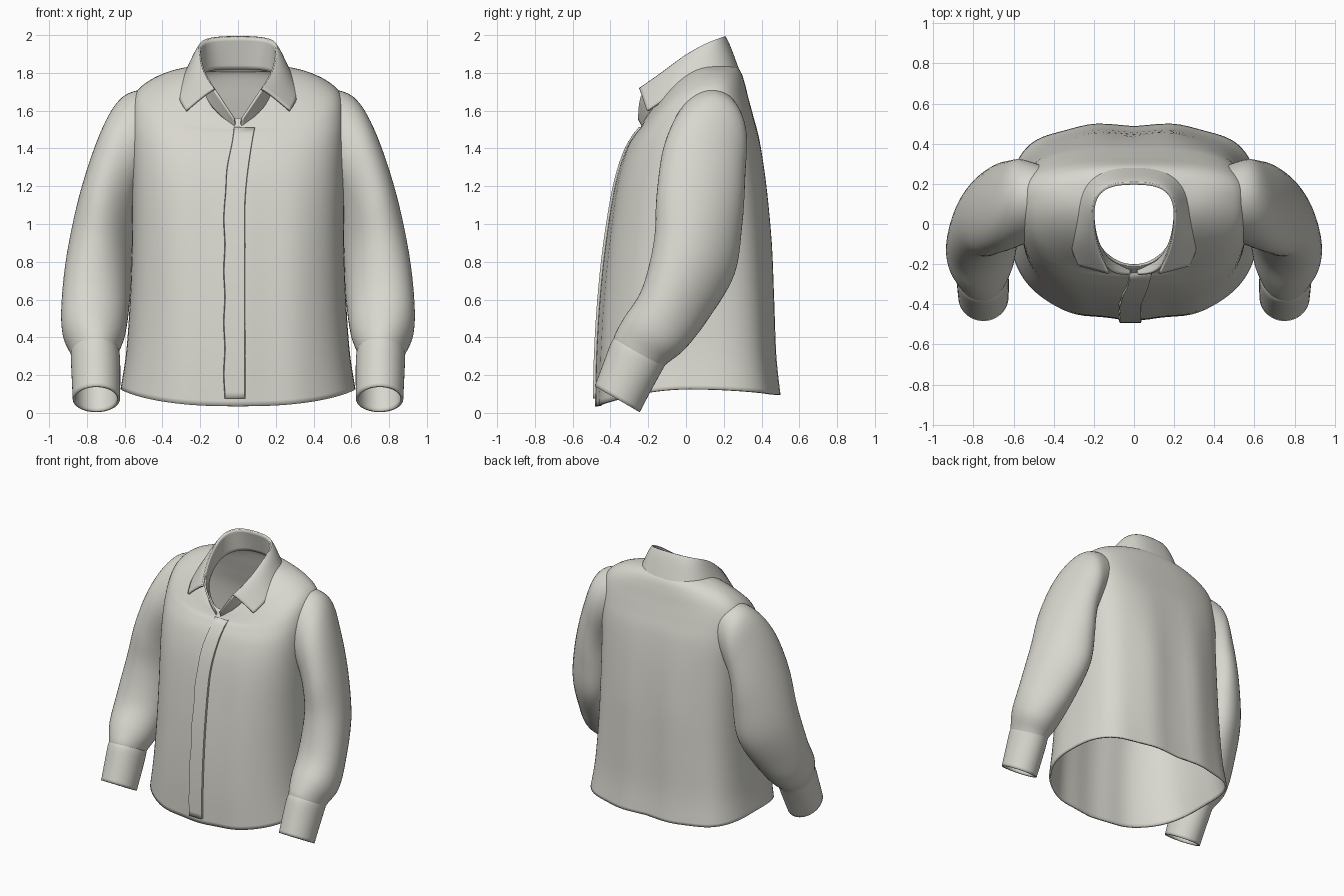
import bpy, math
from mathutils import Vector

if "Cube" in bpy.data.objects:
    bpy.data.objects.remove(bpy.data.objects["Cube"])

cloth = bpy.data.materials.new("warm_grey_cloth")
cloth.diffuse_color = (0.69, 0.68, 0.62, 1)
cloth.use_nodes = True
cloth.node_tree.nodes["Principled BSDF"].inputs["Base Color"].default_value = cloth.diffuse_color


def catmull(keys, steps):
    """Smoothly resample a list of equal-length number tuples."""
    out = []
    for i in range(len(keys) - 1):
        a, b, c, d = (keys[max(i - 1, 0)], keys[i], keys[i + 1],
                      keys[min(i + 2, len(keys) - 1)])
        for k in range(steps):
            t = k / steps
            out.append(tuple(
                0.5 * (2*q + (r - p)*t + (2*p - 5*q + 4*r - s)*t*t
                       + (3*q - p - 3*r + s)*t**3)
                for p, q, r, s in zip(a, b, c, d)))
    out.append(tuple(keys[-1]))
    return out


def grid(name, rows, closed, mirror=False, subsurf=0, thick=0.014):
    """Skin rows of points into a cloth sheet with a little thickness."""
    n = len(rows[0])
    verts = [p for row in rows for p in row]
    faces = []
    for i in range(len(rows) - 1):
        for j in range(n if closed else n - 1):
            k = (j + 1) % n
            faces.append((i*n + j, i*n + k, (i+1)*n + k, (i+1)*n + j))
    me = bpy.data.meshes.new(name)
    me.from_pydata(verts, [], faces)
    me.materials.append(cloth)
    ob = bpy.data.objects.new(name, me)
    bpy.context.collection.objects.link(ob)
    if mirror:
        m = ob.modifiers.new("mirror", 'MIRROR')
        m.use_clip = True
    if subsurf:
        s = ob.modifiers.new("smooth", 'SUBSURF')
        s.levels = s.render_levels = subsurf
        s.boundary_smooth = 'PRESERVE_CORNERS'
    so = ob.modifiers.new("thickness", 'SOLIDIFY')
    so.thickness, so.offset = thick, 0
    bpy.ops.object.select_all(action='DESELECT')
    ob.select_set(True)
    bpy.context.view_layer.objects.active = ob
    bpy.ops.object.shade_smooth_by_angle(angle=math.radians(50))
    return ob


# Torso: half width, front / side / back y, front / side / back z, front / back squareness
torso_keys = [
    (.615, -.475, .02, .488, .035, .125, .095, 2.5, 3.3),
    (.585, -.470, .02, .466, .30, .32, .30, 2.5, 3.3),
    (.565, -.452, .02, .455, .60, .60, .60, 2.5, 3.2),
    (.555, -.420, .03, .443, .90, .90, .90, 2.6, 3.1),
    (.555, -.370, .05, .418, 1.20, 1.20, 1.20, 2.8, 3.0),
    (.560, -.315, .08, .385, 1.38, 1.42, 1.43, 2.9, 3.0),
    (.560, -.265, .11, .352, 1.47, 1.58, 1.56, 2.8, 2.8),
    (.535, -.240, .13, .325, 1.50, 1.69, 1.66, 2.6, 2.6),
    (.460, -.225, .14, .305, 1.525, 1.757, 1.74, 2.4, 2.5),
    (.350, -.215, .14, .285, 1.545, 1.805, 1.80, 2.2, 2.3),
    (.235, -.205, .13, .255, 1.555, 1.83, 1.84, 2.1, 2.1)]
torso_rows = []
for w, yf, ym, yb, zf, zs, zb, nf, nb in catmull(torso_keys, 6):
    row = []
    fade = max(0, min(1, (1.5 - zs) / 0.6))
    for j in range(96):
        a = 2 * math.pi * j / 96
        back = math.sin(a) > 0
        p = 2 / (nb if back else nf)
        x = math.copysign(abs(math.cos(a)) ** p, math.cos(a)) * w
        s = abs(math.sin(a)) ** p
        # soft vertical drape folds
        fold = fade * s * s * (-.008 * math.cos(x * 17) if back
                               else .007 * (1 - math.cos(x * 20)) * (1 - abs(x)))
        row.append((x, ym + ((yb if back else yf) - ym) * s + fold,
                    zs + ((zb if back else zf) - zs) * s * s))
    torso_rows.append(row)
grid("shirt_body", torso_rows, True)


def tube(keys, steps, wrinkle):
    """Loft of inner x,z / outer x,z / centre y / outer y lean / depth y,z."""
    rows = []
    pts = catmull(keys, steps)
    for i, (ix, iz, ox, oz, yc, uy, vy, vz) in enumerate(pts):
        f = i / (len(pts) - 1)
        c = Vector(((ix + ox) / 2, yc, (iz + oz) / 2))
        u = Vector(((ox - ix) / 2, uy, (oz - iz) / 2))
        v = Vector((0, vy, vz))
        row = []
        for j in range(48):
            a = 2 * math.pi * j / 48
            r = 1 + wrinkle * math.sin(math.pi * f) ** 2 * math.sin(3*a + 14*f)
            row.append(c + (u * math.cos(a) + v * math.sin(a)) * r)
        rows.append(row)
    return rows


# Sleeves
sleeve_keys = [
    (.47, 1.26, .46, 1.715, .115, .02, .17, 0),
    (.52, 1.18, .605, 1.668, .110, .02, .205, 0),
    (.54, 1.10, .715, 1.50, .09, -.02, .215, -.01),
    (.55, .95, .822, 1.20, .075, -.05, .215, -.04),
    (.56, .78, .89, .88, .045, -.05, .20, -.08),
    (.58, .57, .925, .59, -.06, -.03, .165, -.08),
    (.605, .42, .925, .43, -.165, 0, .155, -.08),
    (.632, .345, .885, .335, -.235, 0, .135, -.07),
    (.645, .31, .87, .30, -.255, 0, .12, -.065)]
grid("sleeves", tube(sleeve_keys, 6, 0.02), True, mirror=True)

# Cuffs
cuff_keys = [(.642, .335, .875, .325, -.240, 0, .126, -.070),
             (.632, .30, .878, .295, -.262, 0, .128, -.072),
             (.630, .18, .873, .18, -.316, 0, .120, -.068),
             (.632, .073, .868, .073, -.364, 0, .113, -.066)]
grid("cuffs", tube(cuff_keys, 4, 0), True, mirror=True)

# Collar, half from centre back to front: stand base, fold and fall edge
base = [(0, .25, 1.82), (.12, .235, 1.82), (.205, .13, 1.80), (.205, 0, 1.75),
        (.175, -.12, 1.67), (.11, -.20, 1.59), (.015, -.225, 1.51)]
fold = [(0, .205, 1.993), (.14, .195, 1.988), (.205, .12, 1.96), (.205, 0, 1.895),
        (.185, -.12, 1.80), (.125, -.245, 1.715), (.02, -.25, 1.555)]
fall = [(0, .284, 1.80), (.17, .268, 1.81), (.268, .17, 1.812),
        (.30, .02, 1.755), (.322, -.09, 1.675), (.275, -.205, 1.60)]
grid("collar_stand", [base, fold], False, mirror=True, subsurf=3, thick=.012)
lift = [.02, .02, .02, .025, .025, .008]
crest = [Vector(f).lerp(Vector(e), .3) + Vector((0, 0, h))
         for f, e, h in zip(fold, fall, lift)]
grid("collar_fall", [fold[:6], crest, fall], False, mirror=True, subsurf=3)

# Button placket following the front, drifting sideways near the top
placket_rows = []
front = [(k[4], k[1]) for k in catmull(torso_keys[:9], 6)]
for i in range(41):
    z = 0.075 + (1.51 - 0.075) * i / 40
    for (z0, y0), (z1, y1) in zip(front, front[1:]):
        if z <= z1:
            break
    y = y0 + (y1 - y0) * (z - z0) / (z1 - z0)
    drift = 0.05 * max(0, (z - 1.1) / 0.4) ** 1.5
    x0 = -.07 + drift + 0.003 * math.sin(z * 23)
    x1 = .035 + drift
    placket_rows.append([(x0, y + .004, z), (x0 + .003, y - .014, z),
                         (x1 - .003, y - .014, z), (x1, y + .004, z)])
grid("button_placket", placket_rows, False, thick=.010)
